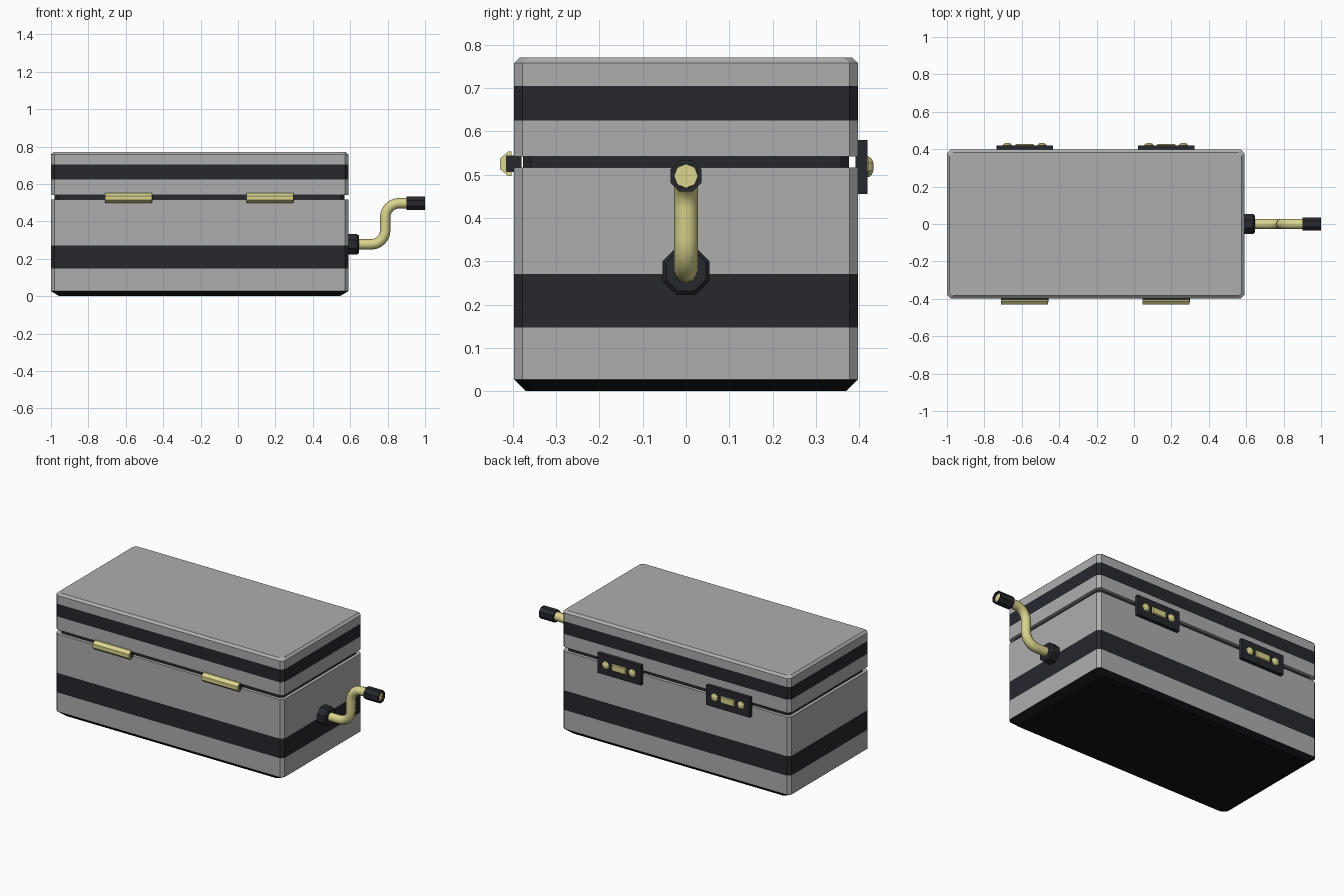
import bpy, bmesh
from math import cos, sin, pi, radians
from mathutils import Matrix, Vector

if "Cube" in bpy.data.objects:
    bpy.data.objects.remove(bpy.data.objects["Cube"])


def material(name, rgb):
    m = bpy.data.materials.new(name)
    m.diffuse_color = (*rgb, 1)
    m.use_nodes = True
    m.node_tree.nodes["Principled BSDF"].inputs["Base Color"].default_value = m.diffuse_color
    return m


GREY = material("grey", (0.42, 0.42, 0.42))
DARK = material("charcoal", (0.02, 0.021, 0.027))
BLACK = material("black", (0.006, 0.006, 0.007))
GOLD = material("brass", (0.69, 0.66, 0.27))
CX, HX, HY = -0.205, 0.795, 0.397


def finish(name, bm, mats):
    bmesh.ops.recalc_face_normals(bm, faces=bm.faces)
    me = bpy.data.meshes.new(name)
    bm.to_mesh(me)
    bm.free()
    for m in mats:
        me.materials.append(m)
    ob = bpy.data.objects.new(name, me)
    bpy.context.collection.objects.link(ob)
    return ob


def loft(name, rings, strips, mats):
    """Stack corner-cut rectangles (inset x, inset y, z); strips = material per band."""
    bm = bmesh.new()
    loops = []
    for ix, iy, z in rings:
        a, b, c = HX - ix, HY - iy, 0.019
        pts = [(a, b - c), (a - c, b), (c - a, b), (-a, b - c),
               (-a, c - b), (c - a, -b), (a - c, -b), (a, c - b)]
        loops.append([bm.verts.new((CX + x, y, z)) for x, y in pts])
    for lo, hi, mi in zip(loops, loops[1:], strips):
        for i in range(8):
            j = (i + 1) % 8
            bm.faces.new((lo[i], lo[j], hi[j], hi[i])).material_index = mi
    bm.faces.new(loops[0]).material_index = strips[0]
    bm.faces.new(loops[-1]).material_index = strips[-1]
    return finish(name, bm, mats)


def box(name, lo, hi, mat, bevel=0):
    lo, hi = Vector(lo), Vector(hi)
    bm = bmesh.new()
    bmesh.ops.create_cube(bm, size=1, matrix=Matrix.Translation((lo + hi) / 2)
                          @ Matrix.Diagonal((*(hi - lo), 1)))
    if bevel:
        bmesh.ops.bevel(bm, geom=bm.edges[:], offset=bevel, segments=1, affect='EDGES')
    return finish(name, bm, [mat])


def lathe_x(name, profile, z, mat, sides=8, matrix=None):
    """Spin a (position, radius) profile around the x direction."""
    bm = bmesh.new()
    rings = [[bm.verts.new((x, r * cos(2 * pi * i / sides + pi / 8),
                            z + r * sin(2 * pi * i / sides + pi / 8)))
              for i in range(sides)] for x, r in profile]
    for a, b in zip(rings, rings[1:]):
        for i in range(sides):
            j = (i + 1) % sides
            bm.faces.new((a[i], a[j], b[j], b[i]))
    bm.faces.new(rings[0])
    bm.faces.new(rings[-1])
    if matrix:
        bm.transform(matrix)
    return finish(name, bm, [mat])


# Chest: body with chamfered black base, recessed seam, banded lid
loft("body", [(0.045, 0.027, 0), (0, 0, 0.027), (0, 0, 0.147), (0, 0, 0.27), (0, 0, 0.516)],
     [2, 0, 1, 0], [GREY, DARK, BLACK])
loft("seam_core", [(0.02, 0.02, 0.51), (0.02, 0.02, 0.548)], [0], [DARK])
loft("lid", [(0, 0, 0.542), (0, 0, 0.625), (0, 0, 0.705), (0, 0, 0.758), (0.014, 0.014, 0.771)],
     [0, 1, 0, 0], [GREY, DARK])

for side, fx, bx in (("left", -0.585, -0.585), ("right", 0.172, 0.172)):
    # Front hinge barrel: half octagon with dark core
    bm = bmesh.new()
    prof = [(-0.403, 0.497), (-0.411, 0.497), (-0.43, 0.513), (-0.43, 0.537),
            (-0.411, 0.553), (-0.403, 0.553)]
    ends = [[bm.verts.new((fx + s * 0.126, y, z)) for y, z in prof] for s in (-1, 1)]
    for e in ends:
        bm.faces.new(e)
    for i in range(6):
        j = (i + 1) % 6
        bm.faces.new((ends[0][i], ends[0][j], ends[1][j], ends[1][i]))
    finish(f"hinge_barrel_{side}", bm, [GOLD])
    box(f"hinge_core_{side}", (fx - 0.127, -0.416, 0.506), (fx + 0.127, -0.38, 0.544), DARK)

    # Back latch: plate, raised bar and two domed studs
    box(f"latch_plate_{side}", (bx - 0.151, 0.392, 0.455), (bx + 0.151, 0.419, 0.58), DARK)
    box(f"latch_bar_{side}", (bx - 0.05, 0.41, 0.496), (bx + 0.05, 0.427, 0.54), GOLD, 0.004)
    for n, s in (("a", -1), ("b", 1)):
        turn = Matrix.Translation((bx + s * 0.092, 0, 0.518)) @ Matrix.Rotation(pi / 2, 4, 'Z')
        lathe_x(f"latch_stud_{side}_{n}", [(0.41, 0.026), (0.422, 0.026), (0.429, 0.02),
                                           (0.433, 0.009)], 0, GOLD, 8, turn)

# Crank socket on the right wall
lathe_x("crank_socket", [(0.575, 0.059), (0.637, 0.059), (0.646, 0.05)], 0.277, DARK)

# Crank pipe: S-bend swept tube
R, X, Z0, Z1 = 0.075, 0.787, 0.277, 0.497
path = [(0.6, Z0)]
path += [(X - R + R * sin(radians(a)), Z0 + R - R * cos(radians(a))) for a in range(0, 91, 15)]
path += [(X + R - R * cos(radians(a)), Z1 - R + R * sin(radians(a))) for a in range(0, 91, 15)]
path += [(0.99, Z1)]
cu = bpy.data.curves.new("crank_pipe", 'CURVE')
cu.dimensions = '3D'
cu.bevel_depth, cu.bevel_resolution, cu.use_fill_caps = 0.028, 2, True
sp = cu.splines.new('POLY')
sp.points.add(len(path) - 1)
for p, (x, z) in zip(sp.points, path):
    p.co = (x, 0, z, 1)
    p.radius = 1
sp.use_smooth = True
cu.materials.append(GOLD)
bpy.context.collection.objects.link(bpy.data.objects.new("crank_pipe", cu))

# Crank grip: sleeve with an open recessed end
lathe_x("crank_grip", [(0.9, 0.027), (0.9, 0.039), (1.0, 0.039), (1.0, 0.029), (0.985, 0.029)],
        Z1, DARK)
